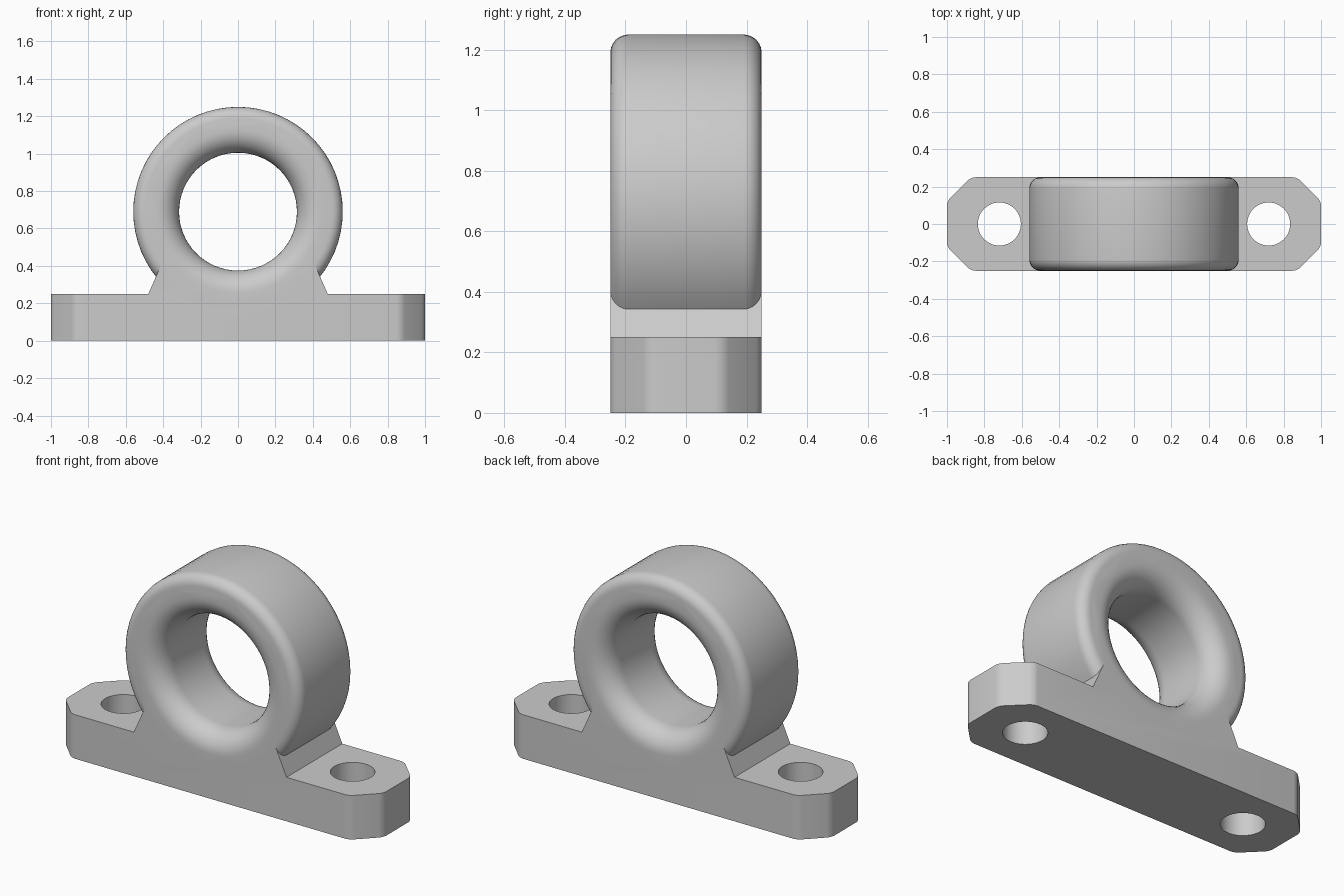
import bpy, bmesh
from math import sin, cos, pi, radians
from mathutils import Vector

AXIS_Z = 0.69          # height of the bore axis
OUTER, BORE = 0.56, 0.315
HALF = 0.25            # half depth of the whole part
ROUND, FLARE = 0.06, 0.12

if "Cube" in bpy.data.objects:
    bpy.data.objects.remove(bpy.data.objects["Cube"], do_unlink=True)

grey = bpy.data.materials.new("Plain grey")
grey.use_nodes = True
grey.diffuse_color = (0.6, 0.6, 0.6, 1)
grey.node_tree.nodes["Principled BSDF"].inputs["Base Color"].default_value = (0.6, 0.6, 0.6, 1)


def to_object(name, bm):
    bmesh.ops.recalc_face_normals(bm, faces=bm.faces)
    mesh = bpy.data.meshes.new(name)
    bm.to_mesh(mesh)
    bm.free()
    mesh.materials.append(grey)
    obj = bpy.data.objects.new(name, mesh)
    bpy.context.collection.objects.link(obj)
    return obj


def lathe(name, profile, steps=64):
    """Turn (radius, y) points about the bore axis and cap both ends."""
    bm = bmesh.new()
    verts = [bm.verts.new((r, y, AXIS_Z)) for r, y in profile]
    edges = [bm.edges.new(pair) for pair in zip(verts, verts[1:])]
    bmesh.ops.spin(bm, geom=verts + edges, cent=(0, 0, AXIS_Z), axis=(0, 1, 0),
                   angle=2 * pi, steps=steps, use_merge=True)
    bmesh.ops.remove_doubles(bm, verts=bm.verts, dist=1e-5)
    bmesh.ops.holes_fill(bm, edges=[e for e in bm.edges if e.is_boundary], sides=0)
    return to_object(name, bm)


def combine(target, tool, operation):
    mod = target.modifiers.new(operation.title(), "BOOLEAN")
    mod.operation, mod.object, mod.solver = operation, tool, "EXACT"
    bpy.context.view_layer.objects.active = target
    bpy.ops.object.modifier_apply(modifier=mod.name)
    bpy.data.objects.remove(tool, do_unlink=True)


def end_corners(bm):
    """Vertical edges on the two ends of the foot."""
    return [e for e in bm.edges
            if abs(e.verts[0].co.z - e.verts[1].co.z) > 0.2
            and all(abs(v.co.x) > 0.8 for v in e.verts)]


# Foot and gusset: one silhouette pushed through the depth
half_outline = [(1, 0), (1, 0.25), (0.48, 0.25), (0.413, 0.4)]
outline = half_outline + [(-x, z) for x, z in reversed(half_outline)]
bm = bmesh.new()
face = bm.faces.new([bm.verts.new((x, -HALF, z)) for x, z in outline])
pushed = bmesh.ops.extrude_face_region(bm, geom=[face])["geom"]
bmesh.ops.translate(bm, vec=Vector((0, 2 * HALF, 0)),
                    verts=[g for g in pushed if isinstance(g, bmesh.types.BMVert)])
# Chamfered ends, then softened chamfer corners
for offset, segments in ((0.128, 1), (0.025, 4)):
    bmesh.ops.bevel(bm, geom=end_corners(bm), offset=offset, segments=segments,
                    profile=0.5, affect="EDGES")
block = to_object("bearing_block", bm)

# Ring with rounded outer edges
arc = [i * pi / 12 for i in range(7)]
rim = [(OUTER - ROUND + ROUND * sin(a), HALF - ROUND + ROUND * cos(a)) for a in arc]
ring = lathe("ring", [(r, -y) for r, y in rim] + rim[::-1])
combine(block, ring, "UNION")

# Bore that flares out at both mouths
arc = [i * pi / 20 for i in range(11)]
mouth = [(BORE + FLARE - FLARE * sin(a), HALF - FLARE + FLARE * cos(a)) for a in arc]
mouth.insert(0, (BORE + FLARE, HALF + 0.05))
bore = lathe("bore_cutter", [(r, -y) for r, y in mouth] + mouth[::-1])
combine(block, bore, "DIFFERENCE")

# Bolt holes through the foot
for side in (-1, 1):
    bm = bmesh.new()
    bmesh.ops.create_cone(bm, cap_ends=True, segments=48, radius1=0.115, radius2=0.115, depth=1)
    bmesh.ops.translate(bm, verts=bm.verts, vec=(side * 0.72, 0, 0.1))
    combine(block, to_object("bolt_hole_cutter", bm), "DIFFERENCE")

bpy.ops.object.select_all(action="DESELECT")
block.select_set(True)
bpy.context.view_layer.objects.active = block
bpy.ops.object.shade_smooth_by_angle(angle=radians(30))
